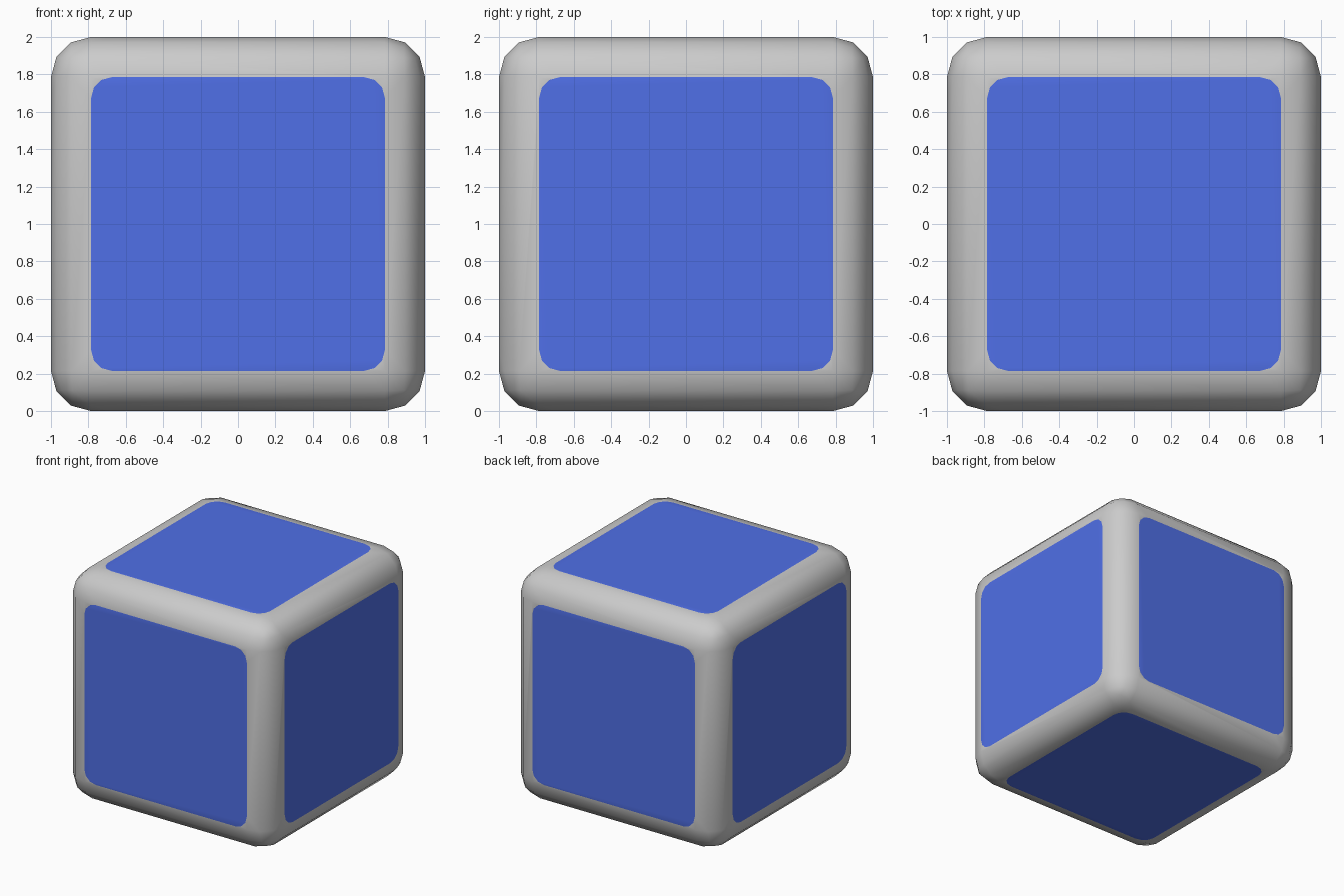
import bpy, bmesh, math
from mathutils import Vector

if "Cube" in bpy.data.objects:
    bpy.data.objects.remove(bpy.data.objects["Cube"])

BEVEL = 0.215      # rounding of the cube edges
CORNER = 0.11      # rounding of the panel corners
SEGMENTS = 3

# Rounded cube body
bm = bmesh.new()
bmesh.ops.create_cube(bm, size=2.0)
bmesh.ops.bevel(bm, geom=bm.edges[:], offset=BEVEL, offset_type='OFFSET',
                segments=SEGMENTS, profile=0.5, affect='EDGES')


def round_panel(face):
    """Cut the four corners off a flat side and colour what remains."""
    corners = list(face.verts)
    near = {v: [] for v in corners}
    for edge in list(face.edges):
        a, b = edge.verts
        length = edge.calc_length()
        rest, va = bmesh.utils.edge_split(edge, a, CORNER / length)
        near[a].append(va)
        long_edge = next(e for e in va.link_edges if b in e.verts)
        _, vb = bmesh.utils.edge_split(long_edge, b, CORNER / (length - CORNER))
        near[b].append(vb)
    for v in corners:
        p, q = near[v]
        centre = p.co + q.co - v.co
        u, w = p.co - centre, q.co - centre
        arc = []
        for i in range(1, SEGMENTS):
            t = math.pi / 2 * i / SEGMENTS
            arc.append(centre + u * math.cos(t) + w * math.sin(t))
        other, _ = bmesh.utils.face_split(face, p, q, coords=arc)
        face = max((face, other), key=lambda f: f.calc_area())
    face.material_index = 1


# Blue panel on each of the six sides
for side in [f for f in bm.faces if f.calc_area() > 1.5]:
    round_panel(side)

for f in bm.faces:
    f.smooth = True
bmesh.ops.translate(bm, verts=bm.verts[:], vec=Vector((0, 0, 1)))
bm.normal_update()

mesh = bpy.data.meshes.new("rounded_cube")
bm.to_mesh(mesh)
bm.free()

# Grey rim and blue panels
grey = bpy.data.materials.new("grey_rim")
grey.diffuse_color = (0.8, 0.8, 0.8, 1)
grey.use_nodes = True
grey.node_tree.nodes["Principled BSDF"].inputs["Base Color"].default_value = grey.diffuse_color
blue = bpy.data.materials.new("blue_panel")
blue.diffuse_color = (0.08, 0.16, 0.8, 1)
blue.use_nodes = True
blue.node_tree.nodes["Principled BSDF"].inputs["Base Color"].default_value = blue.diffuse_color
mesh.materials.append(grey)
mesh.materials.append(blue)

cube = bpy.data.objects.new("rounded_cube", mesh)
bpy.context.collection.objects.link(cube)
